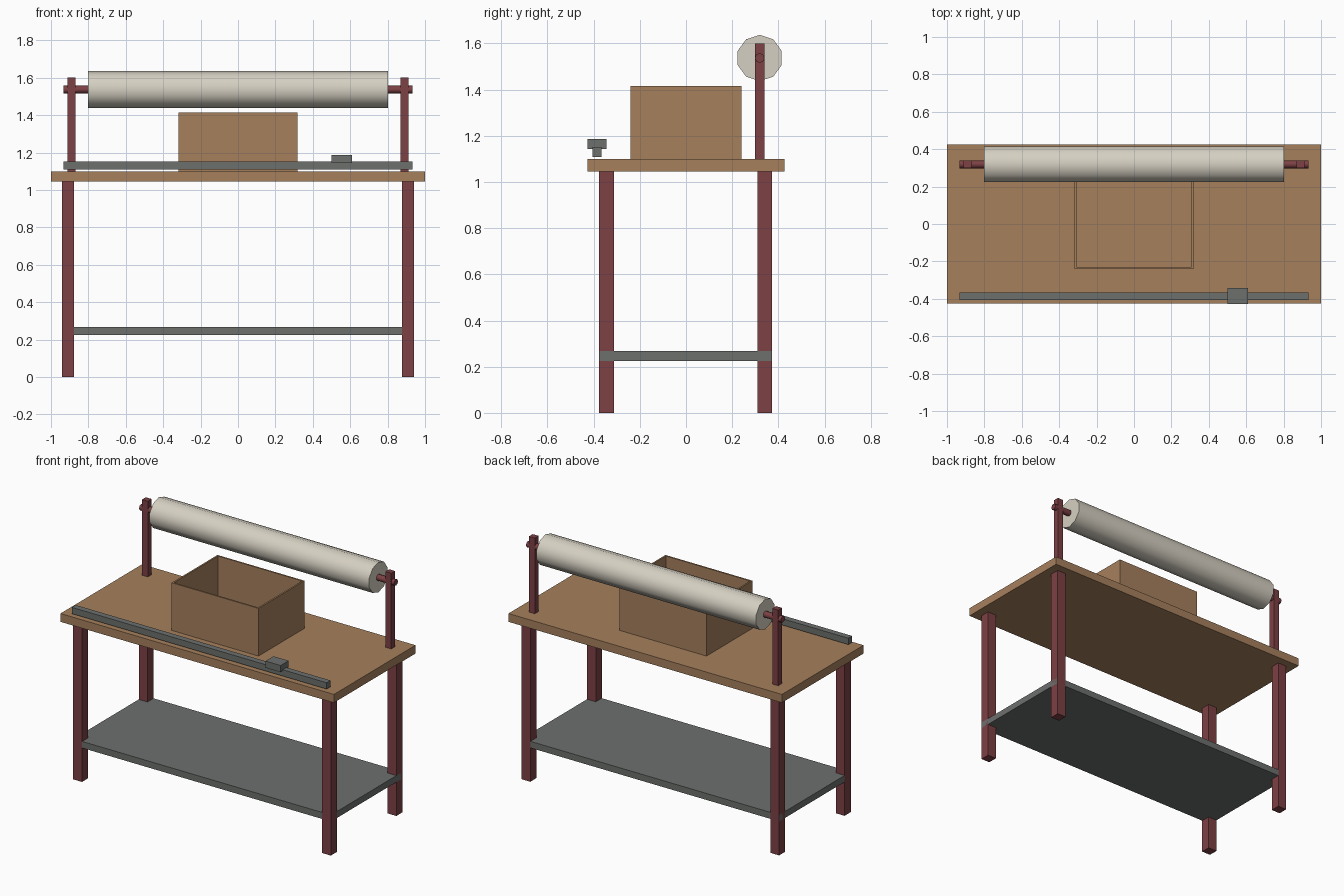
import bpy
import bmesh
import math

cube = bpy.data.objects.get("Cube")
if cube:
    bpy.data.objects.remove(cube, do_unlink=True)


def material(name, rgb):
    m = bpy.data.materials.new(name)
    m.use_nodes = True
    m.diffuse_color = (*rgb, 1)
    m.node_tree.nodes["Principled BSDF"].inputs["Base Color"].default_value = (*rgb, 1)
    return m


wood = material("wood", (0.38, 0.215, 0.108))
red = material("dark red paint", (0.2, 0.052, 0.058))
steel = material("grey steel", (0.15, 0.16, 0.152))
paper = material("paper", (0.67, 0.63, 0.54))


def add_object(name, bm, mat):
    mesh = bpy.data.meshes.new(name)
    bm.to_mesh(mesh)
    bm.free()
    mesh.materials.append(mat)
    ob = bpy.data.objects.new(name, mesh)
    bpy.context.collection.objects.link(ob)
    return ob


def block(name, x, y, z, mat):
    """Box from (min, max) ranges on each axis."""
    bm = bmesh.new()
    bmesh.ops.create_cube(bm, size=1)
    for v in bm.verts:
        v.co = [r[0] if c < 0 else r[1] for c, r in zip(v.co, (x, y, z))]
    return add_object(name, bm, mat)


def around(centre, size):
    return centre - size / 2, centre + size / 2


def bar(name, radius, half_length, sides, mat):
    """Cylinder along x, with a corner at the top."""
    bpy.ops.mesh.primitive_cylinder_add(
        vertices=sides, radius=radius, depth=2 * half_length,
        location=(0, ROLL_Y, ROLL_Z), rotation=(0, math.pi / 2, 0))
    ob = bpy.context.object
    ob.name = name
    ob.data.materials.append(mat)
    ob.rotation_euler = (math.pi / 2, 0, math.pi / 2)
    bpy.ops.object.shade_smooth_by_angle(angle=math.radians(50))


ROLL_Y, ROLL_Z = 0.319, 1.537

# Table
block("tabletop", (-1, 1), (-0.426, 0.426), (1.045, 1.1), wood)
block("lower_shelf", (-0.942, 0.942), (-0.374, 0.372), (0.224, 0.267), steel)
for side, sx in (("left", 1), ("right", -1)):
    for end, y in (("front", -0.344), ("back", 0.341)):
        block(f"{end}_{side}_leg", around(sx * 0.91, 0.064),
              around(y, 0.064), (0, 1.045), red)
    block(f"{side}_roll_post", around(sx * 0.89, 0.043),
          around(ROLL_Y, 0.04), (1.1, 1.6), red)

# Paper roll on its axle
bar("axle", 0.021, 0.932, 8, red)
bar("paper_roll", 0.1, 0.803, 10, paper)

# Cutting rail and slider
block("cutter_rail", (-0.932, 0.932), around(-0.385, 0.04), (1.109, 1.151), steel)
block("cutter_slider", (0.5, 0.61), around(-0.385, 0.083), (1.143, 1.187), steel)

# Open box: inset the top face and push it down
bm = bmesh.new()
bmesh.ops.create_cube(bm, size=1)
for v in bm.verts:
    v.co = (v.co.x * 0.636, v.co.y * 0.48, 1.2575 + v.co.z * 0.315)
top = max(bm.faces, key=lambda f: f.calc_center_median().z)
bmesh.ops.inset_region(bm, faces=[top], thickness=0.015)
inner = bmesh.ops.extrude_discrete_faces(bm, faces=[top])["faces"]
bmesh.ops.translate(bm, verts=inner[0].verts, vec=(0, 0, -0.3))
add_object("open_box", bm, wood)
